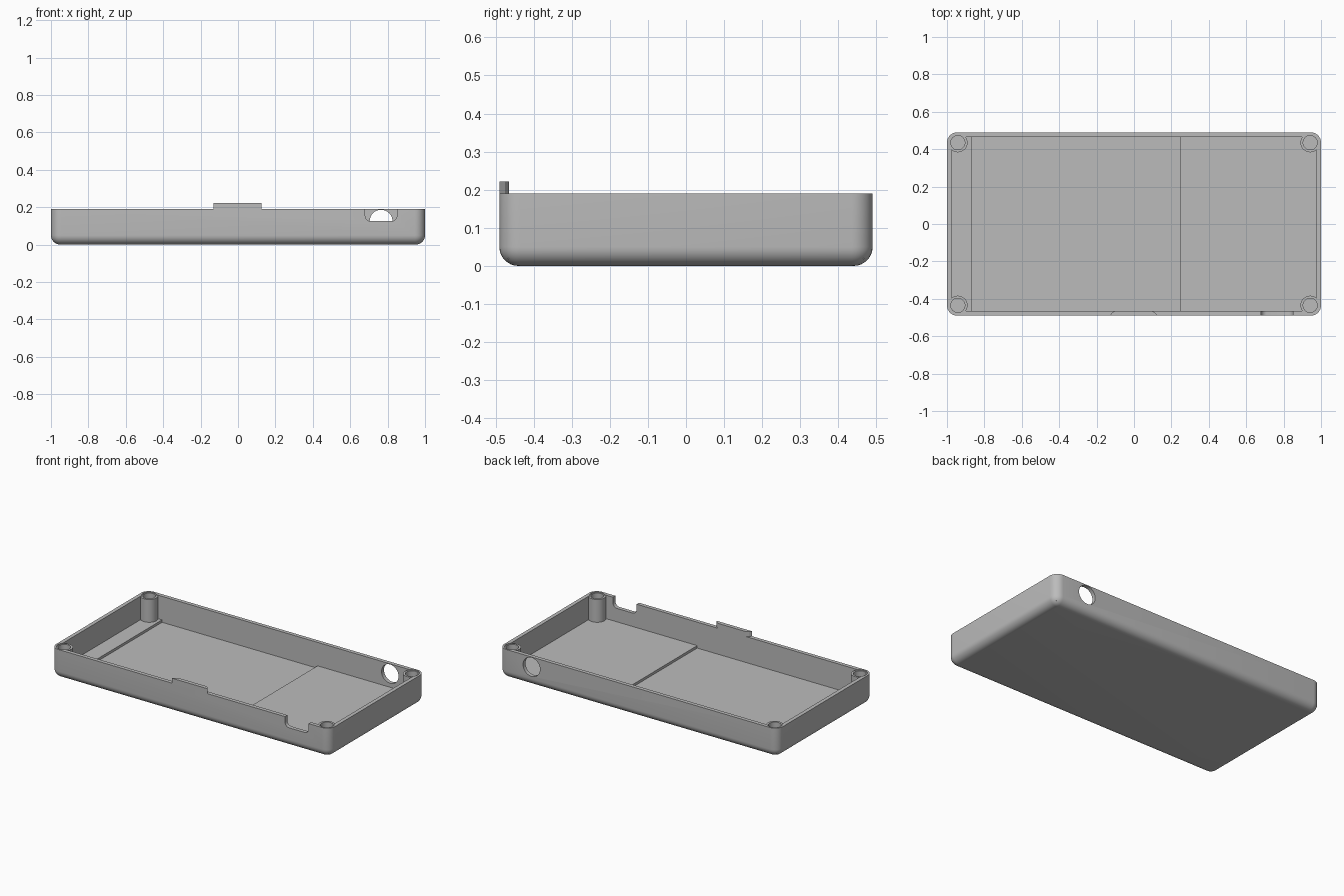
import bpy, bmesh, math
from mathutils import Vector

cube = bpy.data.objects.get("Cube")
if cube:
    bpy.data.objects.remove(cube)

LENGTH, DEPTH, HEIGHT = 1.0, 0.49, 0.19   # half length, half depth, rim height
WALL, FILLET = 0.025, 0.05
FLOOR, RAISED = 0.022, 0.038

grey = bpy.data.materials.new("plain grey")
grey.use_nodes = True
grey.diffuse_color = (0.5, 0.5, 0.5, 1)
grey.node_tree.nodes["Principled BSDF"].inputs["Base Color"].default_value = (0.5, 0.5, 0.5, 1)


def loft(name, rings):
    """Skin a list of equal-length rings and cap both ends."""
    bm = bmesh.new()
    loops = [[bm.verts.new(p) for p in ring] for ring in rings]
    for a, b in zip(loops, loops[1:]):
        for i in range(len(a)):
            j = (i + 1) % len(a)
            bm.faces.new((a[i], a[j], b[j], b[i]))
    bm.faces.new(loops[0][::-1])
    bm.faces.new(loops[-1])
    bmesh.ops.recalc_face_normals(bm, faces=bm.faces)
    mesh = bpy.data.meshes.new(name)
    bm.to_mesh(mesh)
    bm.free()
    obj = bpy.data.objects.new(name, mesh)
    mesh.materials.append(grey)
    bpy.context.collection.objects.link(obj)
    return obj


def prism(name, points, start, end, upright=False):
    """Extrude a flat outline along z, or along y when upright."""
    place = (lambda u, v, w: (u, w, v)) if upright else (lambda u, v, w: (u, v, w))
    return loft(name, [[place(u, v, w) for u, v in points] for w in (start, end)])


def arc(cx, cy, r, a0, a1, n):
    angles = [math.radians(a0 + (a1 - a0) * i / n) for i in range(n + 1)]
    return [(cx + r * math.cos(a), cy + r * math.sin(a)) for a in angles]


def rect(x0, x1, y0, y1):
    return [(x0, y0), (x1, y0), (x1, y1), (x0, y1)]


def rounded_rect(hx, hy, r):
    pts = []
    for i, (sx, sy) in enumerate([(1, 1), (-1, 1), (-1, -1), (1, -1)]):
        pts += arc(sx * (hx - r), sy * (hy - r), r, 90 * i, 90 * i + 90, 8)
    return pts


def cut(target, cutter):
    mod = target.modifiers.new("cut", "BOOLEAN")
    mod.operation, mod.solver, mod.object = "DIFFERENCE", "EXACT", cutter
    bpy.context.view_layer.objects.active = target
    bpy.ops.object.modifier_apply(modifier=mod.name)
    bpy.data.objects.remove(cutter)


def smooth(obj):
    bpy.ops.object.select_all(action="DESELECT")
    obj.select_set(True)
    bpy.context.view_layer.objects.active = obj
    bpy.ops.object.shade_smooth_by_angle(angle=math.radians(30))


# Case shell with rounded corners and a rounded underside
rings = []
for i in range(9):
    a = math.radians(90 * i / 8)
    inset = FILLET * (1 - math.sin(a))
    z = FILLET * (1 - math.cos(a))
    ring = rounded_rect(LENGTH - inset, DEPTH - inset, FILLET + 0.005 - inset)
    rings.append([(x, y, z) for x, y in ring])
rings.append([(x, y, HEIGHT) for x, y, z in rings[-1]])
case = loft("case_shell", rings)

# Inner cavity
ix, iy = LENGTH - WALL, DEPTH - WALL
cut(case, prism("cavity_cutter", rect(-ix, ix, -iy, iy), FLOOR, 0.4))

# Front notch with rounded lower corners
notch = arc(0.71, 0.155, 0.03, 180, 270, 6) + arc(0.82, 0.155, 0.03, 270, 360, 6)
notch += [(0.85, 0.3), (0.68, 0.3)]
cut(case, prism("notch_cutter", notch, -0.6, -0.44, upright=True))

# Round port in the back wall
port = arc(0.765, 0.125, 0.061, 0, 360, 32)[:-1]
cut(case, prism("port_cutter", port, 0.44, 0.6, upright=True))
smooth(case)

# Raised floor areas on either side of the shallow pocket
for name, x0, x1 in (("floor_step_right", -ix - 0.002, -0.87),
                     ("floor_step_left", 0.245, ix + 0.002)):
    prism(name, rect(x0, x1, -iy - 0.002, iy + 0.002), FLOOR - 0.004, RAISED)

# Corner posts with blind holes
for sx, side in ((-1, "right"), (1, "left")):
    for sy, end in ((-1, "front"), (1, "back")):
        cx, cy = sx * 0.942, sy * 0.435
        profile = [(0.052, 0.035), (0.052, 0.186), (0.038, 0.186), (0.038, 0.06)]
        rings = [[(x, y, z) for x, y in arc(cx, cy, r, 0, 360, 24)[:-1]]
                 for r, z in profile]
        post = loft(f"{end}_{side}_post", rings)
        # Clear the shell under each hole so that it stays open
        cut(case, prism("post_cutter", arc(cx, cy, 0.045, 0, 360, 24)[:-1], 0.05, 0.4))
        smooth(post)
smooth(case)

# Locating tab on the front rim, narrower towards the inside
tab = [(-0.13, -DEPTH), (0.125, -DEPTH), (0.113, -0.475), (0.097, -iy),
       (-0.102, -iy), (-0.118, -0.475)]
prism("front_tab", tab, HEIGHT, 0.222)
